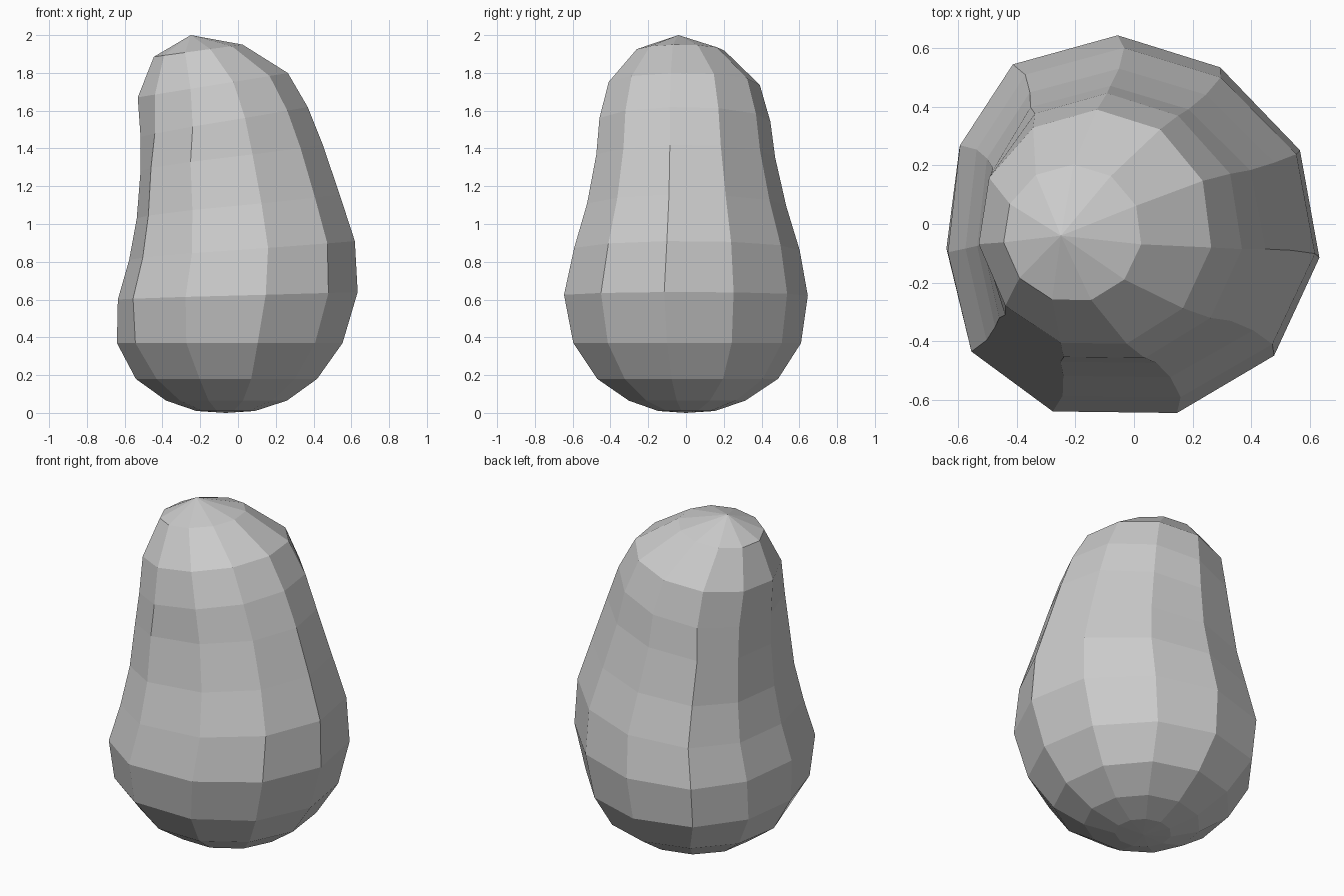
import bpy, bmesh, math

if "Cube" in bpy.data.objects:
    bpy.data.objects.remove(bpy.data.objects["Cube"])

SIDES = 11
START = math.radians(-9)

# Rings of the leaning pear body:
# (left x, right x, back y, front y, z at left, z at right, side bulge amount)
rings = [
    (-0.22, 0.09, 0.15, -0.15, 0.01, 0.01, 0),
    (-0.38, 0.26, 0.31, -0.31, 0.065, 0.065, 0),
    (-0.54, 0.42, 0.48, -0.48, 0.18, 0.18, 0),
    (-0.64, 0.555, 0.60, -0.61, 0.37, 0.37, 0.6),
    (-0.635, 0.635, 0.635, -0.66, 0.60, 0.64, 1),
    (-0.575, 0.62, 0.593, -0.605, 0.81, 0.91, 1),
    (-0.535, 0.54, 0.523, -0.535, 1.03, 1.155, 0.95),
    (-0.515, 0.45, 0.465, -0.485, 1.28, 1.42, 0.85),
    (-0.515, 0.37, 0.44, -0.468, 1.46, 1.62, 0.4),
    (-0.53, 0.265, 0.385, -0.418, 1.67, 1.80, 0),
    (-0.445, 0.025, 0.20, -0.265, 1.885, 1.95, 0),
]
# Leftward push per corner around the dent on the left side
bulge = (0, 0.02, 0.06, 0.065, 0.075, 0.015, 0, 0.065, 0.088, 0.025, 0)

bm = bmesh.new()


def add_ring(left, right, back, front, z_left, z_right, amount):
    """Tilted 11-sided ring fitted to its outer limits."""
    rx, ry = (right - left) / 2 / 0.99, (back - front) / 2 / 0.985
    cx, cy = (left + right) / 2, (back + front) / 2
    verts = []
    for k in range(SIDES):
        a = START + k * math.tau / SIDES
        x = cx + rx * math.cos(a) - amount * bulge[k]
        z = (z_left + z_right) / 2 + (z_right - z_left) / 2 * math.cos(a)
        verts.append(bm.verts.new((x, cy + ry * math.sin(a), z)))
    return verts


loops = [add_ring(*r) for r in rings]
bottom = bm.verts.new((-0.065, 0, 0))
top = bm.verts.new((-0.25, -0.04, 2.0))

# Side bands and the two end fans
for i in range(SIDES):
    j = (i + 1) % SIDES
    for low, high in zip(loops, loops[1:]):
        bm.faces.new((low[i], low[j], high[j], high[i]))
    bm.faces.new((loops[0][j], loops[0][i], bottom))
    bm.faces.new((loops[-1][i], loops[-1][j], top))

bmesh.ops.recalc_face_normals(bm, faces=bm.faces)
mesh = bpy.data.meshes.new("pear_body")
bm.to_mesh(mesh)
bm.free()
bpy.context.collection.objects.link(bpy.data.objects.new("pear_body", mesh))
